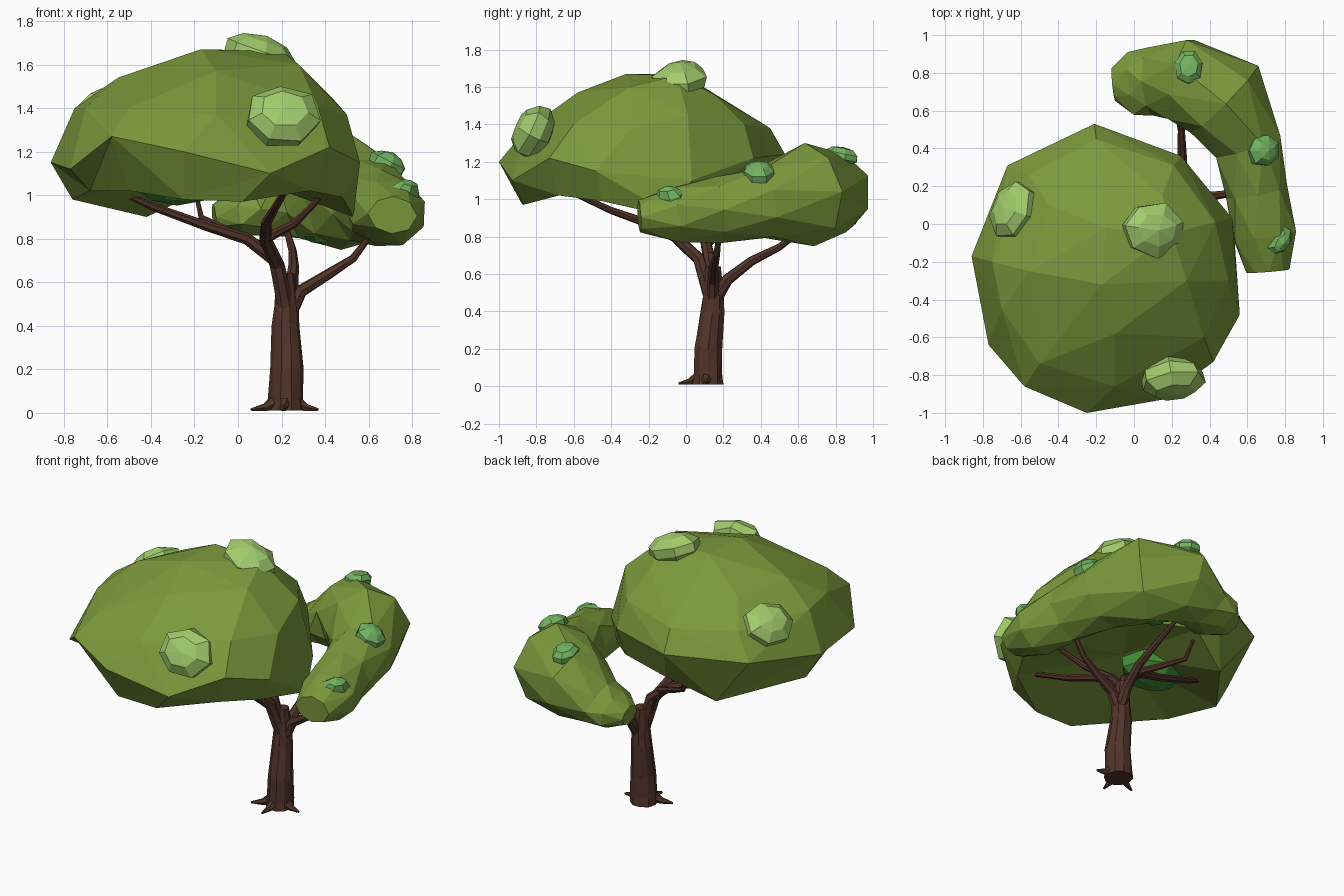
import bpy, bmesh, math, random
from mathutils import Vector

if "Cube" in bpy.data.objects:
    bpy.data.objects.remove(bpy.data.objects["Cube"])

random.seed(4)


def material(name, rgb):
    m = bpy.data.materials.new(name)
    m.diffuse_color = (*rgb, 1)
    m.use_nodes = True
    m.node_tree.nodes["Principled BSDF"].inputs["Base Color"].default_value = m.diffuse_color
    return m


LEAF = material("leaf", (0.20, 0.32, 0.045))
LIGHT = material("light_leaf", (0.36, 0.61, 0.15))
MID = material("mid_leaf", (0.17, 0.45, 0.12))
DEEP = material("deep_leaf", (0.06, 0.28, 0.04))
BARK = material("bark", (0.085, 0.034, 0.023))


def finish(bm, name, mat):
    bmesh.ops.recalc_face_normals(bm, faces=bm.faces[:])
    me = bpy.data.meshes.new(name)
    bm.to_mesh(me)
    bm.free()
    me.materials.append(mat)
    ob = bpy.data.objects.new(name, me)
    bpy.context.collection.objects.link(ob)
    return ob


def loft(name, stations, sides, mat, jitter=0.0):
    """Tube through stations (x, y, z, half width, half height)."""
    bm = bmesh.new()
    pts = [Vector(s[:3]) for s in stations]
    side, rings = None, []
    for i, s in enumerate(stations):
        t = (pts[min(i + 1, len(pts) - 1)] - pts[max(i - 1, 0)]).normalized()
        if side is None:
            side = t.cross(Vector((0, 0, 1)))
            if side.length < 0.3:
                side = Vector((1, 0, 0))
        side = (side - t * side.dot(t)).normalized()
        up = side.cross(t)
        ring = []
        for k in range(sides):
            a = math.tau * (k + 0.5 * (i % 2) * (jitter > 0.055)) / sides
            r = 1 + random.uniform(-jitter, jitter)
            ring.append(bm.verts.new(pts[i] + side * math.cos(a) * s[3] * r
                                     + up * math.sin(a) * s[-1] * r))
        rings.append(ring)
    for a, b in zip(rings, rings[1:]):
        for k in range(sides):
            bm.faces.new((a[k], a[(k + 1) % sides], b[(k + 1) % sides], b[k]))
    bm.faces.new(rings[0])
    bm.faces.new(rings[-1])
    bmesh.ops.triangulate(bm, faces=[f for f in bm.faces if len(f.verts) == 4])
    return finish(bm, name, mat)


def clump(name, loc, size, normal, mat):
    """Flattened faceted tuft lying on a surface with the given normal."""
    bm = bmesh.new()
    bmesh.ops.create_uvsphere(bm, u_segments=7, v_segments=5, radius=1)
    q = Vector(normal).to_track_quat('Z', 'Y')
    for v in bm.verts:
        v.co *= random.uniform(0.95, 1.08)
        v.co = Vector(loc) + q @ Vector([c * s for c, s in zip(v.co, size)])
    return finish(bm, name, mat)


# Main canopy: convex dome over a rim, with a skirt and hollow underside
rim = [(-.21, .53, 1.24), (.25, .36, 1.22), (.52, .03, 1.1), (.56, -.48, 1.15),
       (.42, -.73, 1.22), (.15, -.93, 1.1), (-.25, -1, 1.2), (-.58, -.86, 1.27),
       (-.77, -.64, 1.12), (-.86, -.17, 1.15), (-.67, .31, 1.22)]
low = [(-.14, .41, 1.03), (.25, .27, 1.02), (.53, -.05, .9), (.48, -.45, .99),
       (.33, -.68, 1.02), (.02, -.87, .97), (-.25, -.88, .98), (-.5, -.7, 1.02),
       (-.68, -.5, 1.02), (-.76, -.15, .98), (-.42, .29, .9)]
dome = [(-.17, -.32, 1.67), (.2, -.05, 1.66), (-.15, -.02, 1.67), (-.55, -.25, 1.54),
        (-.45, .1, 1.51), (.28, -.3, 1.6), (-.1, -.58, 1.57), (.15, .15, 1.56),
        (-.75, -.2, 1.4), (-.56, .26, 1.38), (-.2, .45, 1.38), (.21, .31, 1.4),
        (.43, .01, 1.45), (.5, -.3, 1.37), (.37, -.6, 1.4), (-.1, -.86, 1.37),
        (-.5, -.74, 1.4), (-.7, -.45, 1.4)]
bm = bmesh.new()
rv = [bm.verts.new(p) for p in rim]
dv = [bm.verts.new(p) for p in dome]
bmesh.ops.convex_hull(bm, input=rv + dv)
under = [f for f in bm.faces if all(v in rv for v in f.verts) and f.calc_center_median().z < 1.3]
bmesh.ops.delete(bm, geom=under, context='FACES')
rv = [v if v.is_valid else bm.verts.new(p) for v, p in zip(rv, rim)]
lv = [bm.verts.new(p) for p in low]
mid = bm.verts.new((-.12, -.25, 1.14))
for i in range(len(rim)):
    j = (i + 1) % len(rim)
    tris = ((rv[i], rv[j], lv[j]), (rv[i], lv[j], lv[i])) if i % 2 else \
           ((rv[i], rv[j], lv[i]), (rv[j], lv[j], lv[i]))
    for t in tris + ((lv[i], lv[j], mid),):
        bm.faces.new(t)
finish(bm, "main_canopy", LEAF)

# Small curved canopy
loft("side_canopy", [
    (-.11, .74, .9, .09, .06), (-.01, .75, .91, .18, .11), (.09, .76, .94, .18, .13),
    (.25, .77, 1.02, .225, .235), (.48, .66, 1.03, .24, .27), (.6, .42, .98, .195, .2),
    (.645, .17, .95, .17, .175), (.695, -.06, .92, .18, .155), (.71, -.25, .91, .11, .09)],
    8, LEAF, 0.06)

# Leaf tufts
for i, (loc, size, n, mat) in enumerate([
        ((.2, -.82, 1.36), (.18, .155, .1), (.15, -1, .5), LIGHT),
        ((.1, -.03, 1.64), (.15, .18, .09), (.35, -.05, 1), LIGHT),
        ((-.64, .07, 1.38), (.16, .14, .08), (-.7, .25, .75), LIGHT),
        ((-.28, -.17, 1.06), (.2, .18, .1), (0, 0, -1), DEEP),
        ((.29, .83, 1.23), (.08, .1, .05), (0, .2, 1), MID),
        ((.685, .39, 1.14), (.09, .09, .06), (.5, 0, 1), MID),
        ((.765, -.085, 1.0), (.09, .06, .075), (.4, -.3, 1), MID),
        ((.38, .65, .83), (.08, .08, .055), (0, 0, -1), DEEP)]):
    clump(f"leaf_tuft_{i + 1}", loc, size, n, mat)

# Trunk
loft("trunk", [(.22, .12, .01, .085), (.22, .12, .06, .08), (.222, .118, .2, .076),
               (.22, .142, .4, .064), (.222, .145, .5, .056), (.215, .145, .64, .042)],
     10, BARK, 0.05)

# Roots
for i, (x, y) in enumerate([(.06, .05), (.37, .1), (.2, -.04)]):
    d = Vector((x - .22, y - .115, 0))
    loft(f"root_{i + 1}", [(.22 + d.x * f, .115 + d.y * f, z, r) for f, z, r in
                           ((.3, .05, .035), (.6, .025, .02), (1, .015, .006))], 6, BARK)

# Branches
branches = [
    ("left_branch", .038, [(.22, .14, .48), (.17, .12, .7), (.04, .1, .8),
                           (-.15, .06, .86), (-.4, .02, .95), (-.61, -.02, 1.05)]),
    ("left_twig", .024, [(.1, .12, .77), (-.05, .2, .84), (-.17, .27, .9), (-.2, .32, 1.04)]),
    ("front_branch", .04, [(.22, .13, .48), (.18, .07, .68), (.125, -.06, .8), (.13, -.2, .87),
                           (.17, -.4, .94), (.24, -.66, 1.06)]),
    ("front_twig", .024, [(.125, -.05, .8), (.26, -.14, .87), (.36, -.22, .97), (.43, -.27, 1.07)]),
    ("right_branch", .036, [(.23, .14, .44), (.29, .145, .56), (.42, .15, .64),
                            (.53, .165, .71), (.62, .18, .83)]),
    ("back_branch", .038, [(.23, .14, .44), (.245, .22, .57), (.255, .35, .67),
                           (.25, .5, .745), (.22, .64, .85)])]
for name, r, path in branches:
    n = len(path) - 1
    loft(name, [(*p, r * (1 - .65 * i / n)) for i, p in enumerate(path)], 7, BARK)
